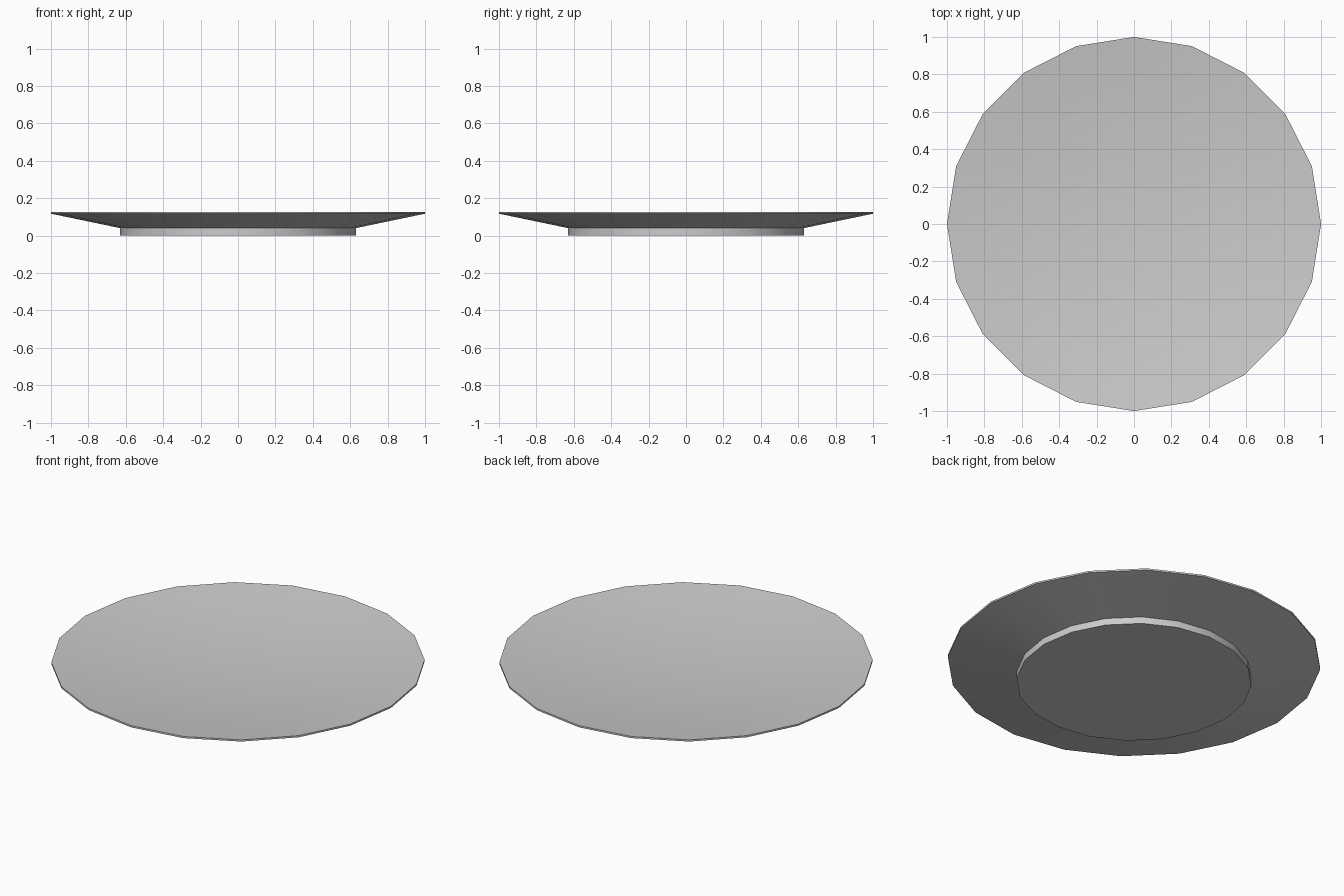
import bpy, bmesh, math

if "Cube" in bpy.data.objects:
    bpy.data.objects.remove(bpy.data.objects["Cube"])

SIDES = 20


def lathe(name, profile):
    """Revolve (radius, z) points round z; zero radii become single poles."""
    bm = bmesh.new()
    rings = []
    for r, z in profile:
        n = 1 if r == 0 else SIDES
        rings.append([bm.verts.new((r * math.cos(2 * math.pi * i / SIDES),
                                    r * math.sin(2 * math.pi * i / SIDES), z))
                      for i in range(n)])
    for a, b in zip(rings, rings[1:]):
        for i in range(SIDES):
            j = (i + 1) % SIDES
            quad = [a[i % len(a)], a[j % len(a)], b[j % len(b)], b[i % len(b)]]
            bm.faces.new(list(dict.fromkeys(quad)))
    bmesh.ops.recalc_face_normals(bm, faces=bm.faces)
    mesh = bpy.data.meshes.new(name)
    bm.to_mesh(mesh)
    bm.free()
    obj = bpy.data.objects.new(name, mesh)
    bpy.context.collection.objects.link(obj)
    bpy.ops.object.select_all(action='DESELECT')
    obj.select_set(True)
    bpy.context.view_layer.objects.active = obj
    bpy.ops.object.shade_smooth_by_angle(angle=math.radians(30))
    return obj


# Foot and flared underside, thin rim, then the shallow dished top
RIM_Z, DEPTH = 0.127, 0.07
underside = [(0, 0), (0.63, 0), (0.63, 0.04), (1, 0.117)]
dish = [(r, RIM_Z - DEPTH * (1 - r * r)) for r in (1, 0.8, 0.6, 0.4, 0.2, 0)]
lathe("plate", underside + dish)
